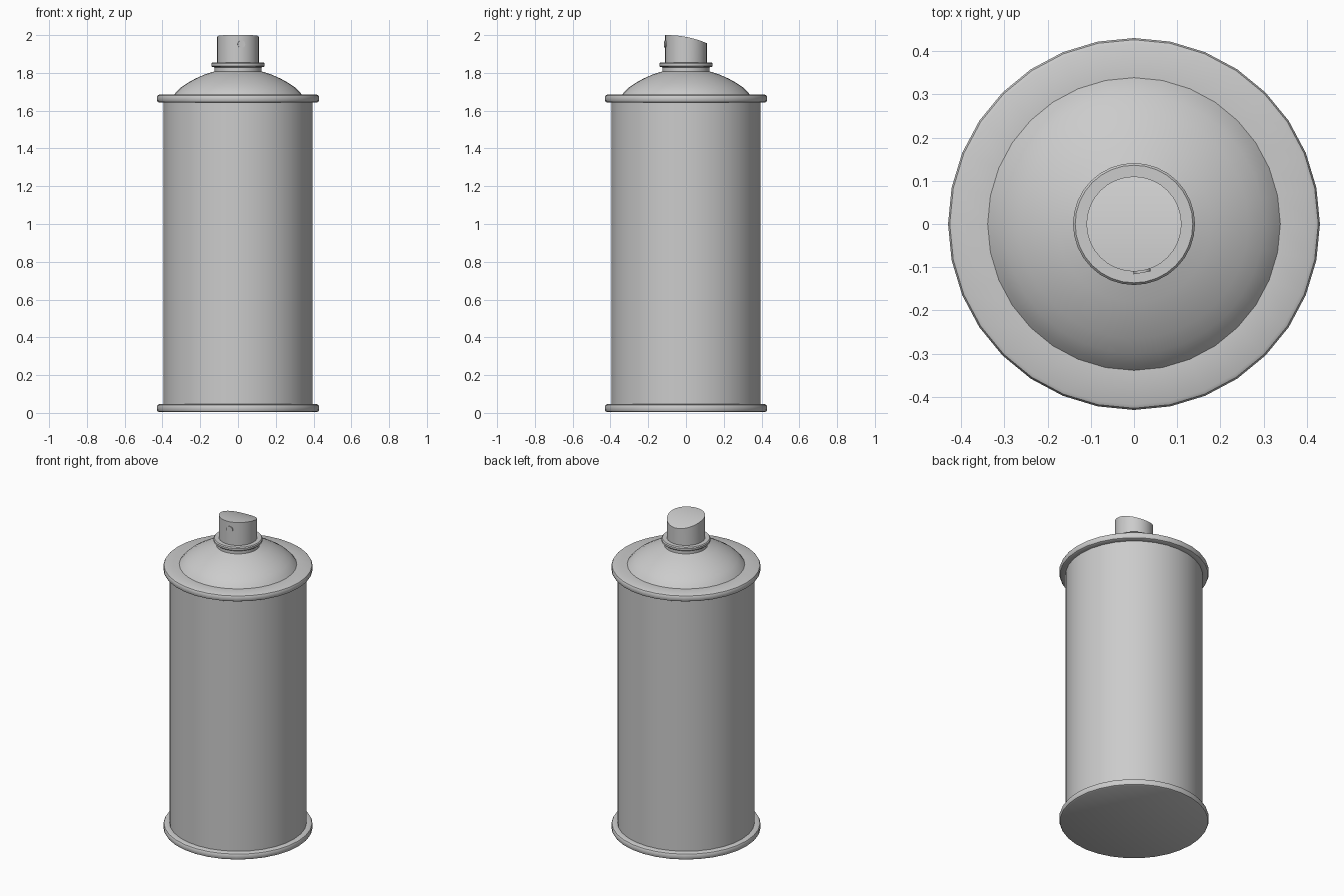
import bpy, bmesh, math
from mathutils import Matrix

if "Cube" in bpy.data.objects:
    bpy.data.objects.remove(bpy.data.objects["Cube"])

N = 32


def finish(bm, name, angle=35):
    bmesh.ops.remove_doubles(bm, verts=bm.verts, dist=1e-5)
    bmesh.ops.recalc_face_normals(bm, faces=bm.faces)
    me = bpy.data.meshes.new(name)
    bm.to_mesh(me)
    bm.free()
    ob = bpy.data.objects.new(name, me)
    bpy.context.collection.objects.link(ob)
    bpy.ops.object.select_all(action='DESELECT')
    ob.select_set(True)
    bpy.context.view_layer.objects.active = ob
    bpy.ops.object.shade_smooth_by_angle(angle=math.radians(angle))
    return ob


def lathe(name, profile, n=N):
    """Revolve (radius, z) points about z; r = 0 ends close on the axis."""
    bm = bmesh.new()
    vs = [bm.verts.new((r, 0, z)) for r, z in profile]
    es = [bm.edges.new(p) for p in zip(vs, vs[1:])]
    bmesh.ops.spin(bm, geom=vs + es, axis=(0, 0, 1), cent=(0, 0, 0),
                   angle=math.tau, steps=n, use_merge=True)
    return finish(bm, name)


def rim(z, h=0.042):
    """Rolled rim cross-section starting at height z."""
    return [(0.418, z), (0.426, z + 0.004), (0.43, z + 0.012),
            (0.43, z + h - 0.012), (0.426, z + h - 0.004), (0.418, z + h)]


# can body with rolled rims and a flat base
lathe("can_body", [(0, 0.004)] + [(r, z) for r, z in rim(0.004)]
      + [(0.395, 0.046), (0.395, 1.643)] + rim(1.643)
      + [(0.34, 1.685), (0, 1.685)])

# domed shoulder
lathe("dome", [(0.34, 1.683), (0.325, 1.702), (0.30, 1.725), (0.265, 1.748),
               (0.225, 1.770), (0.18, 1.790), (0.125, 1.808)])

# valve neck and flange
lathe("valve_collar", [(0.125, 1.800), (0.125, 1.829), (0.136, 1.832),
                       (0.141, 1.837), (0.141, 1.849), (0.136, 1.855),
                       (0.105, 1.855)])

# spray button with a top that curves down to the back
R = 0.11
bm = bmesh.new()
low, top = [], []
for i in range(N):
    a = math.tau * i / N + math.pi / 2
    x, y = R * math.cos(a), R * math.sin(a)
    low.append(bm.verts.new((x, y, 1.85)))
    top.append(bm.verts.new((x, y, 2 - 0.043 * ((y + R) / (2 * R)) ** 2.2)))
for i in range(N):
    j = (i + 1) % N
    bm.faces.new((low[i], low[j], top[j], top[i]))
for i in range(N // 2):
    strip = [top[i], top[i + 1], top[-i - 1], top[-i % N]]
    bm.faces.new(list(dict.fromkeys(strip)))
finish(bm, "spray_button")

# small nozzle outlet on the front of the button
bm = bmesh.new()
bmesh.ops.create_cone(bm, cap_ends=True, segments=16, radius1=0.02,
                      radius2=0.02, depth=0.01,
                      matrix=Matrix.Translation((0.018, -0.108, 1.952))
                      @ Matrix.Rotation(math.radians(10), 4, 'Z')
                      @ Matrix.Rotation(math.pi / 2, 4, 'X'))
finish(bm, "nozzle_outlet")
